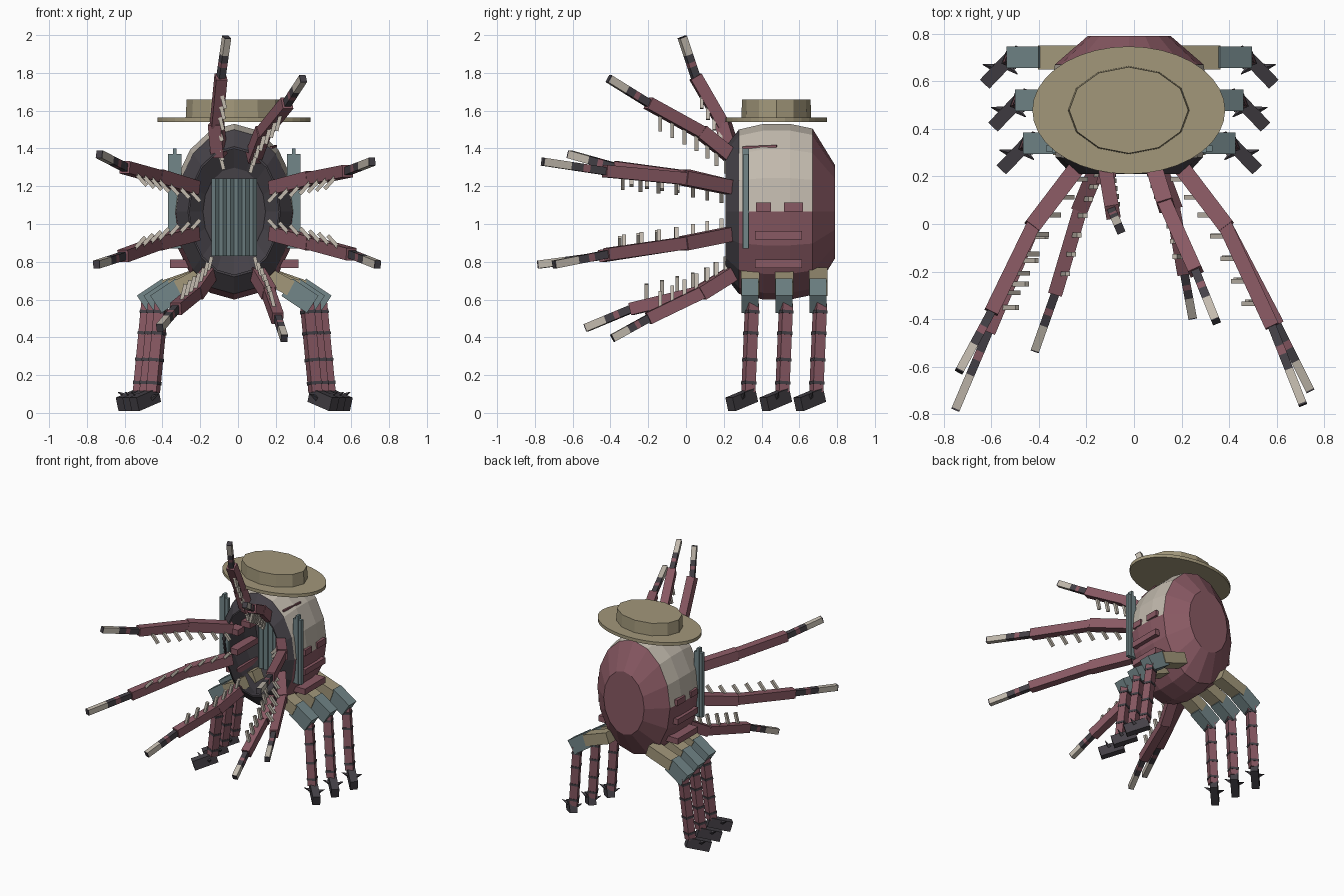
import bpy, bmesh, math
from mathutils import Vector, Matrix

if "Cube" in bpy.data.objects:
    bpy.data.objects.remove(bpy.data.objects["Cube"], do_unlink=True)

COLOURS = {
    "rose": (0.25, 0.10, 0.125),
    "pale_taupe": (0.54, 0.49, 0.42),
    "charcoal": (0.058, 0.052, 0.062),
    "grey_teal": (0.17, 0.24, 0.25),
    "straw": (0.36, 0.31, 0.195),
}
ROSE, TAUPE, DARK, TEAL, STRAW = range(5)
MATS = []
for name, rgb in COLOURS.items():
    m = bpy.data.materials.new(name)
    m.use_nodes = True
    m.diffuse_color = (*rgb, 1)
    m.node_tree.nodes["Principled BSDF"].inputs["Base Color"].default_value = (*rgb, 1)
    MATS.append(m)

CX, CZ = -0.02, 1.065   # axis of the body
RATIO = 0.71            # body width against height


def finish(bm, name):
    bmesh.ops.recalc_face_normals(bm, faces=bm.faces)
    me = bpy.data.meshes.new(name)
    bm.to_mesh(me)
    bm.free()
    for m in MATS:
        me.materials.append(m)
    ob = bpy.data.objects.new(name, me)
    bpy.context.collection.objects.link(ob)
    return ob


def paint(verts, mat):
    for f in {f for v in verts for f in v.link_faces}:
        f.material_index = mat


def beam(bm, a, b, w, h, mat, roll=0):
    """Box running from a to b; w is across, h is upward."""
    a, b = Vector(a), Vector(b)
    d = b - a
    rot = d.to_track_quat('Z', 'Y').to_matrix().to_4x4()
    mtx = (Matrix.Translation((a + b) / 2) @ rot @ Matrix.Rotation(math.radians(roll), 4, 'Z')
           @ Matrix.Diagonal((w, h, d.length, 1)))
    paint(bmesh.ops.create_cube(bm, size=1, matrix=mtx)["verts"], mat)


def box(bm, centre, size, mat):
    mtx = Matrix.Translation(centre) @ Matrix.Diagonal((*size, 1))
    paint(bmesh.ops.create_cube(bm, size=1, matrix=mtx)["verts"], mat)


def spike(bm, a, b, r, mat):
    a, b = Vector(a), Vector(b)
    d = b - a
    mtx = Matrix.Translation((a + b) / 2) @ d.to_track_quat('Z', 'Y').to_matrix().to_4x4()
    paint(bmesh.ops.create_cone(bm, cap_ends=True, segments=4, radius1=r, radius2=0.002,
                                depth=d.length, matrix=mtx)["verts"], mat)


# Hollow body, open at the front
profile = [(0.21, 0.345), (0.28, 0.435), (0.41, 0.465), (0.55, 0.465), (0.67, 0.44), (0.79, 0.245)]
inner = [(y - (0.015 if y > 0.7 else 0), r - 0.012) for y, r in reversed(profile)]
SIDES = 16
bm = bmesh.new()
rings = []
for y, r in inner + profile:
    ring = []
    for k in range(SIDES):
        t = 2 * math.pi * k / SIDES
        ring.append(bm.verts.new((CX + RATIO * r * math.cos(t), y, CZ + r * math.sin(t))))
    rings.append(ring)
bm.faces.new(rings[0]).material_index = DARK
bm.faces.new(rings[-1]).material_index = ROSE
for i in range(len(rings) - 1):
    p, q = rings[i], rings[i + 1]
    for k in range(SIDES):
        n = (k + 1) % SIDES
        f = bm.faces.new((p[k], p[n], q[n], q[k]))
        c = f.calc_center_median()
        if i <= len(inner):
            f.material_index = DARK
        else:
            f.material_index = TAUPE if c.z > CZ and c.y < 0.67 else ROSE
finish(bm, "body")

# Scar plate on one upper side
bm = bmesh.new()
beam(bm, (CX + 0.196, 0.30, 1.405), (CX + 0.221, 0.48, 1.412), 0.012, 0.012, ROSE)
finish(bm, "scar")

# Upright slats in the mouth
bm = bmesh.new()
for k in range(6):
    x = CX - 0.1 + 0.04 * k
    beam(bm, (x, 0.45, 0.83), (x, 0.45, 1.24), 0.03, 0.03, TEAL, 45)
box(bm, (CX, 0.47, 1.035), (0.22, 0.02, 0.4), TEAL)
finish(bm, "mouth_slats")

# Side ribs and side plates
for s, side in ((1, "left"), (-1, "right")):
    bm = bmesh.new()
    for y, z, length in ((0.49, 0.94, 0.25), (0.49, 0.79, 0.25), (0.41, 1.09, 0.08), (0.57, 1.09, 0.1)):
        box(bm, (CX + s * 0.29, y, z), (0.1, length, 0.045), ROSE)
    finish(bm, side + "_ribs")
    bm = bmesh.new()
    box(bm, (CX + s * 0.315, 0.317, 1.12), (0.07, 0.026, 0.5), TEAL)
    box(bm, (CX + s * 0.315, 0.317, 1.135), (0.02, 0.035, 0.53), TEAL)
    finish(bm, side + "_plate")

# Hat: oval brim and twelve-sided crown
for name, sides, rx, ry, z0, z1, taper in (("hat_brim", 36, 0.405, 0.268, 1.54, 1.565, 1),
                                           ("hat_crown", 12, 0.255, 0.185, 1.56, 1.66, 0.98)):
    bm = bmesh.new()
    mtx = Matrix.Translation((-0.022, 0.478, (z0 + z1) / 2)) @ Matrix.Diagonal((rx, ry, 1, 1))
    v = bmesh.ops.create_cone(bm, cap_ends=True, segments=sides, radius1=1, radius2=taper,
                              depth=z1 - z0, matrix=mtx)["verts"]
    paint(v, STRAW)
    finish(bm, name)

# Six legs: hip, knee block, banded shin, foot and claws
for s, side in ((1, "left"), (-1, "right")):
    for i, place in enumerate(("front", "middle", "rear")):
        y, off = 0.34 + 0.18 * i, 0.035 * i

        def at(x, dy, z):
            return Vector((CX + s * (x + off), y + dy, z))
        bm = bmesh.new()
        beam(bm, at(0.17 - off, 0, 0.73), at(0.30, 0, 0.66), 0.10, 0.085, STRAW)
        beam(bm, at(0.28, 0, 0.665), at(0.415, 0, 0.575), 0.09, 0.11, TEAL)
        top, ankle = at(0.385, 0.01, 0.58), at(0.43, -0.01, 0.11)
        beam(bm, top, ankle, 0.058, 0.058, ROSE, 45)
        for t in (0.08, 0.32, 0.62, 0.88):
            p = top.lerp(ankle, t)
            beam(bm, p, p + (ankle - top) * 0.035, 0.064, 0.064, DARK, 45)
        beam(bm, at(0.415, 0.015, 0.095), at(0.53, -0.105, 0.045), 0.055, 0.075, DARK)
        spike(bm, at(0.47, -0.05, 0.07), at(0.545, -0.03, 0.11), 0.025, DARK)
        spike(bm, at(0.45, -0.03, 0.07), at(0.40, -0.07, 0.10), 0.02, DARK)
        finish(bm, f"{side}_{place}_leg")

# Eight jointed tentacles: base, first joint, second joint, tip
tentacles = {
    "top_right": [(-0.10, 0.25, 1.36), (-0.115, 0.20, 1.52), (-0.09, 0.05, 1.78), (-0.06, -0.02, 1.99)],
    "top_left": [(0.08, 0.25, 1.35), (0.13, 0.09, 1.48), (0.26, -0.20, 1.64), (0.345, -0.41, 1.77)],
    "upper_left": [(0.19, 0.25, 1.19), (0.38, 0, 1.24), (0.58, -0.43, 1.28), (0.71, -0.76, 1.33)],
    "upper_right": [(-0.23, 0.25, 1.19), (-0.42, 0, 1.25), (-0.60, -0.37, 1.30), (-0.735, -0.62, 1.37)],
    "lower_left": [(0.19, 0.25, 0.95), (0.38, 0, 0.90), (0.60, -0.42, 0.84), (0.74, -0.70, 0.785)],
    "lower_right": [(-0.23, 0.25, 0.95), (-0.42, 0, 0.90), (-0.61, -0.45, 0.83), (-0.75, -0.78, 0.785)],
    "bottom_left": [(0.10, 0.25, 0.74), (0.16, 0.09, 0.64), (0.21, -0.20, 0.50), (0.245, -0.39, 0.395)],
    "bottom_right": [(-0.15, 0.25, 0.74), (-0.22, 0.08, 0.64), (-0.33, -0.29, 0.55), (-0.415, -0.53, 0.45)],
}
for name, pts in tentacles.items():
    a, b, c, d = (Vector(p) for p in pts)
    bm = bmesh.new()
    beam(bm, a, b + (b - a).normalized() * 0.015, 0.07, 0.075, ROSE)
    beam(bm, b, c, 0.06, 0.065, ROSE)
    # Striped tip
    for t0, t1, mat in ((-0.05, 0.25, DARK), (0.25, 0.36, ROSE), (0.36, 0.55, DARK),
                        (0.55, 0.98, TAUPE), (0.98, 1, DARK)):
        beam(bm, c.lerp(d, t0), c.lerp(d, t1), 0.036, 0.042, mat)
    # Row of teeth facing the mouth's axis
    sx, sz = math.copysign(1, c.x - CX), math.copysign(1, c.z - CZ)
    lean = 0.9 if abs(c.x) > 0.5 else 0.25
    tooth = Vector((-sx * lean, 0, -sz)).normalized() * 0.115
    for p, q, ts in ((a, b, (0.25, 0.55, 0.85)), (b, c, (0.12, 0.34, 0.56, 0.78))):
        for t in ts:
            root = p.lerp(q, t)
            beam(bm, root, root + tooth, 0.02, 0.02, TAUPE)
    finish(bm, name + "_tentacle")
